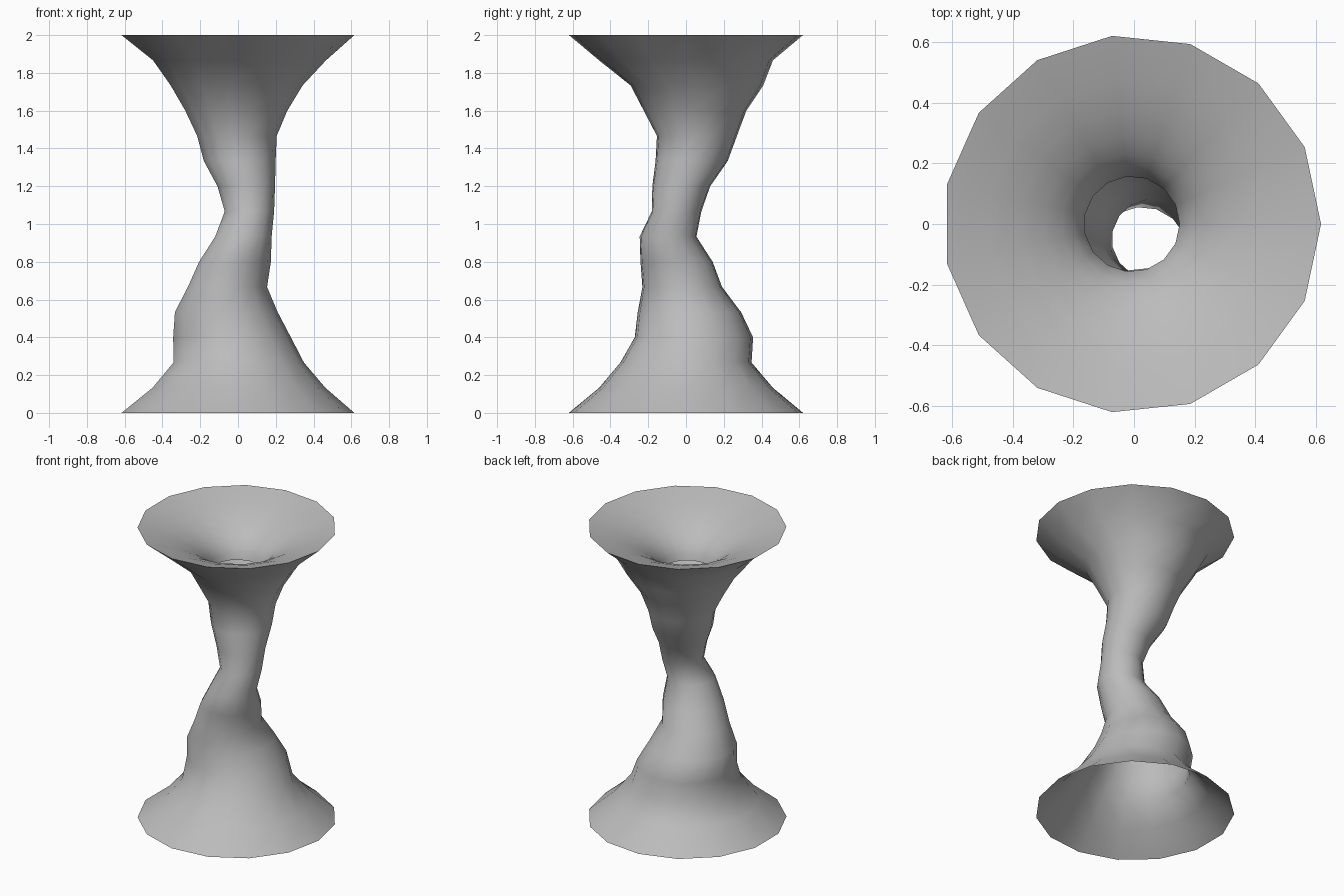
import bpy
import bmesh
from math import cos, sin, cosh, sinh, acosh, tau

SIDES = 15
HEIGHT = 2
RIM = 0.623
NECK = RIM / 4
AXIS = -0.007

cube = bpy.data.objects.get("Cube")
if cube:
    bpy.data.objects.remove(cube)

# One plain grey for the whole model
grey = bpy.data.materials.new("plain grey")
grey.use_nodes = True
colour = (0.5, 0.5, 0.5, 1)
grey.diffuse_color = colour
bsdf = next(n for n in grey.node_tree.nodes if n.type == "BSDF_PRINCIPLED")
bsdf.inputs["Base Color"].default_value = colour


def loft(name, rings, inward=False):
    """Skin an open tube through rings given as (centre x, centre y, z, radius)."""
    bm = bmesh.new()
    loops = []
    for cx, cy, z, radius in rings:
        angles = [tau * i / SIDES for i in range(SIDES)]
        loops.append([bm.verts.new((cx + radius * cos(a), cy + radius * sin(a), z))
                      for a in angles])
    for low, high in zip(loops, loops[1:]):
        for i in range(SIDES):
            j = (i + 1) % SIDES
            face = bm.faces.new((low[i], low[j], high[j], high[i]))
            face.smooth = True
            if inward:
                face.normal_flip()
    mesh = bpy.data.meshes.new(name)
    bm.to_mesh(mesh)
    bm.free()
    mesh.materials.append(grey)
    obj = bpy.data.objects.new(name, mesh)
    bpy.context.collection.objects.link(obj)
    return obj


# Wandering outer skin: evenly spaced rings as (centre x, centre y, radius)
waist = [
    (AXIS, 0, RIM), (0, 0, .462), (0, 0, .349), (-.035, .042, .315),
    (-.065, .018, .275), (-.058, -.02, .212), (-.018, -.05, .192),
    (.027, -.095, .151), (.059, -.05, .132), (.042, -.025, .154),
    (.007, .03, .192), (-.008, .058, .213), (-.012, .048, .273),
    (-.011, .058, .353), (.003, 0, .463), (AXIS, 0, RIM),
]
step = HEIGHT / (len(waist) - 1)
loft("outer_skin", [(x, y, i * step, r) for i, (x, y, r) in enumerate(waist)])

# Flared funnel hanging from the top rim down to its narrow open neck
flare = acosh(RIM / NECK)
count = 8
params = [flare * (2 * k + 1) / (2 * count - 1) for k in range(count)]
loft("inner_funnel",
     [(AXIS, 0, HEIGHT - NECK * (flare - v), NECK * cosh(v)) for v in params],
     inward=True)
